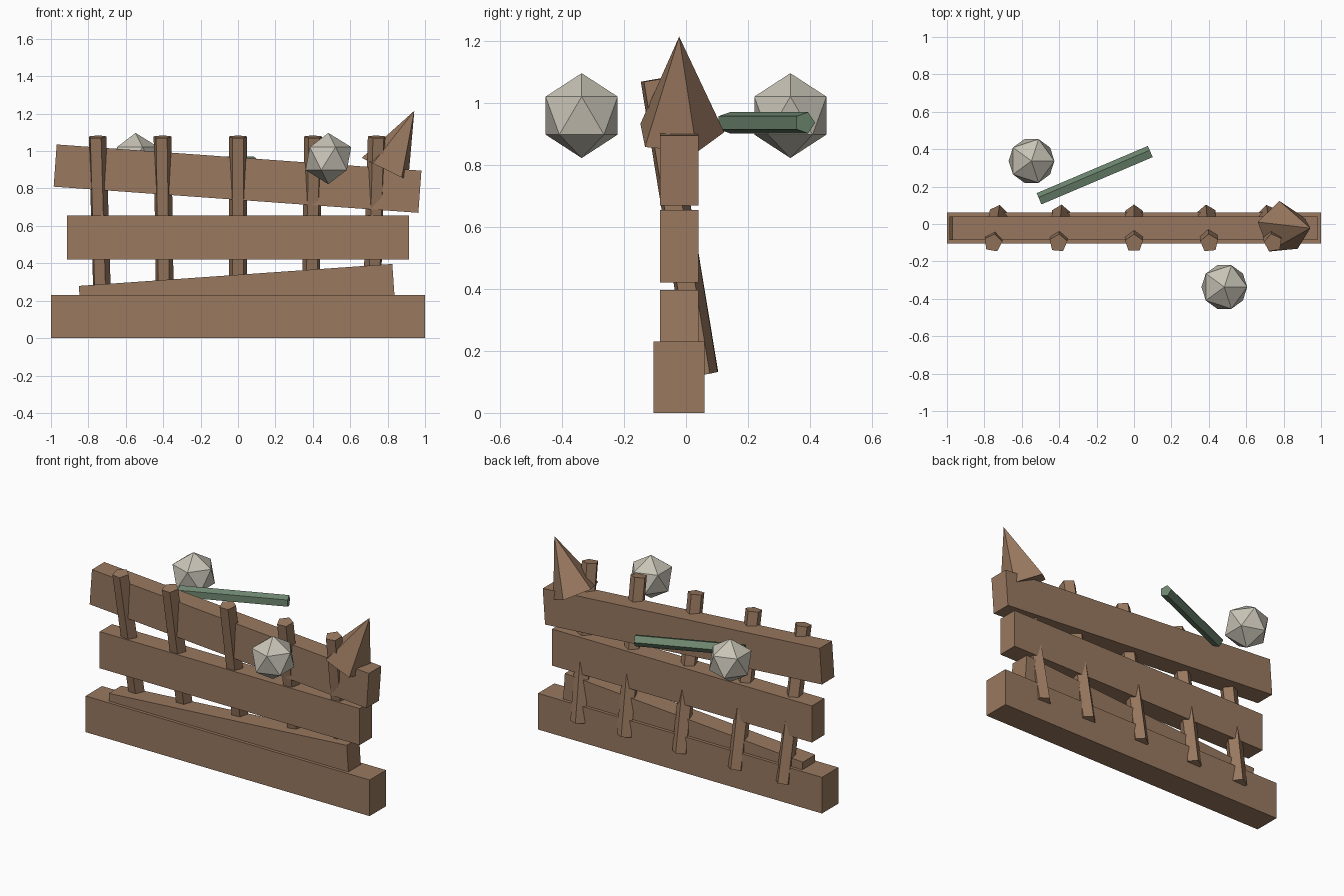
import bpy
from math import radians

cube = bpy.data.objects.get("Cube")
if cube:
    bpy.data.objects.remove(cube, do_unlink=True)


def material(name, rgb):
    m = bpy.data.materials.new(name)
    m.use_nodes = True
    m.diffuse_color = (*rgb, 1)
    m.node_tree.nodes["Principled BSDF"].inputs["Base Color"].default_value = (*rgb, 1)
    return m


WOOD = material("brown wood", (0.32, 0.19, 0.115))
STONE = material("pale stone", (0.58, 0.55, 0.47))
GREEN = material("dull green", (0.16, 0.25, 0.165))


def finish(name, mat, spin=(0, 0, 0), order='XYZ'):
    ob = bpy.context.object
    ob.name = ob.data.name = name
    ob.rotation_mode = order
    ob.rotation_euler = [radians(a) for a in spin]
    ob.data.materials.append(mat)
    return ob


def plank(name, centre, size, tilt=0):
    bpy.ops.mesh.primitive_cube_add(size=1, location=centre)
    finish(name, WOOD, (0, tilt, 0)).scale = size


def rod(name, mat, centre, radius, length, spin):
    bpy.ops.mesh.primitive_cylinder_add(vertices=5, radius=radius, depth=length, location=centre)
    finish(name, mat, spin)


# Horizontal boards, bottom to top
MID = -0.022
plank("base_beam", (0, MID, 0.115), (2, 0.165, 0.23))
plank("lower_plank", (-0.005, MID, 0.223), (1.68, 0.125, 0.23), -4)
plank("middle_plank", (0, MID, 0.538), (1.83, 0.125, 0.233))
plank("upper_plank", (-0.0025, MID, 0.8525), (1.955, 0.125, 0.226), 4.1)

# Five-sided posts leaning through the boards, fanning out sideways
for i, (x, turn) in enumerate([(-0.74, -10), (-0.398, -5), (0, 0), (0.396, 5), (0.73, 10)]):
    rod(f"leaning_post_{i + 1}", WOOD, (x, -0.024, 0.6), 0.05, 0.965, (9.4, 0, turn))

# Pointed spike on the top board
bpy.ops.mesh.primitive_cone_add(vertices=5, radius1=0.146, radius2=0, depth=0.35,
                                location=(0.866, MID, 1.058))
finish("corner_spike", WOOD, (0, 26, 5), 'ZYX')

# Faceted stones on either side
for name, x, y in (("front_stone", 0.483, -0.337), ("back_stone", -0.548, 0.337)):
    bpy.ops.mesh.primitive_ico_sphere_add(subdivisions=1, radius=0.137, location=(x, y, 0.96))
    finish(name, STONE)

# Loose green stick behind the boards
rod("green_stick", GREEN, (-0.209, 0.258, 0.937), 0.036, 0.646, (0, 90, 23))
